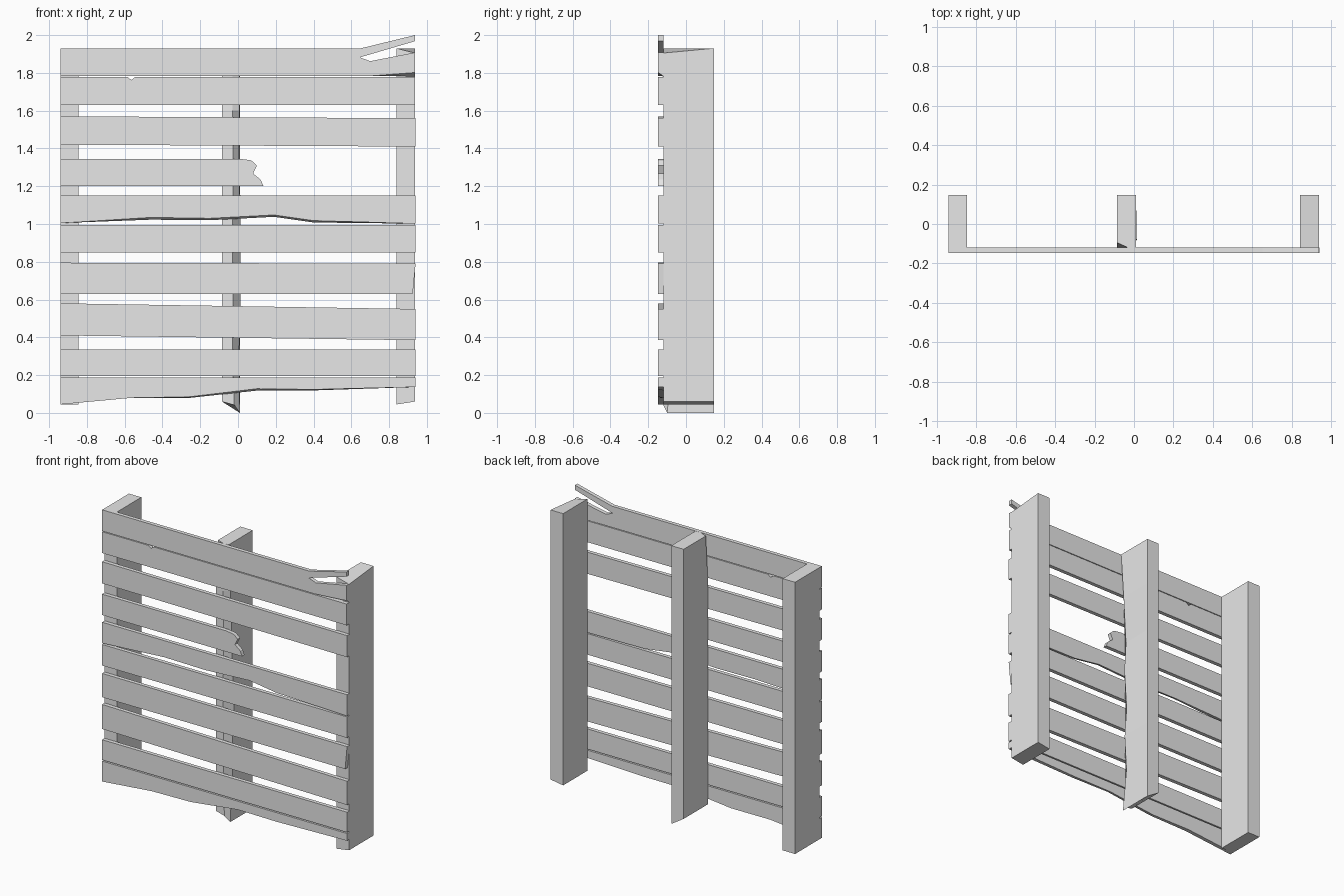
import bpy, bmesh

if "Cube" in bpy.data.objects:
    bpy.data.objects.remove(bpy.data.objects["Cube"])

# One flat grey for everything
grey = bpy.data.materials.new("weathered_grey")
grey.diffuse_color = (0.8, 0.8, 0.8, 1)
grey.use_nodes = True
grey.node_tree.nodes["Principled BSDF"].inputs["Base Color"].default_value = grey.diffuse_color

FRONT, BACK = -0.147, -0.12   # board faces
DEEP = 0.147                  # rear face of the posts


def loft(name, rings):
    """Skin a list of equal-length closed rings and cap both ends."""
    bm = bmesh.new()
    loops = [[bm.verts.new(p) for p in ring] for ring in rings]
    for a, b in zip(loops, loops[1:]):
        n = len(a)
        for i in range(n):
            j = (i + 1) % n
            bm.faces.new((a[i], a[j], b[j], b[i]))
    bm.faces.new(loops[0][::-1])
    bm.faces.new(loops[-1])
    bmesh.ops.recalc_face_normals(bm, faces=bm.faces[:])
    mesh = bpy.data.meshes.new(name)
    bm.to_mesh(mesh)
    bm.free()
    mesh.materials.append(grey)
    obj = bpy.data.objects.new(name, mesh)
    bpy.context.collection.objects.link(obj)
    return obj


def board(name, outline):
    """Board from an x-z outline; a third value shifts the rear edge in z."""
    front = [(p[0], FRONT, p[1]) for p in outline]
    back = [(p[0], BACK, p[1] + (p[2] if len(p) > 2 else 0)) for p in outline]
    return loft(name, [front, back])


def straight(z0, z1, z2=None, z3=None):
    """Outline: left bottom/top z, then right bottom/top z."""
    z2 = z0 if z2 is None else z2
    z3 = z1 if z3 is None else z3
    return [(-0.94, z0), (0.94, z2), (0.94, z3), (-0.94, z1)]


# Top board with a split, lifted splinter
board("top_board", [
    (-0.94, 1.783), (0.69, 1.783), (0.937, 1.802, -0.02), (0.937, 1.908),
    (0.70, 1.862), (0.645, 1.882), (0.937, 1.968), (0.937, 2.0),
    (0.65, 1.93), (-0.94, 1.93)])

# Second board with a small nick in its upper edge
board("nicked_board", [
    (-0.94, 1.63), (0.937, 1.63), (0.937, 1.778), (-0.545, 1.778),
    (-0.565, 1.762), (-0.585, 1.778), (-0.94, 1.778)])

# Board snapped off beside the centre post
board("snapped_board", [
    (-0.94, 1.20), (0.135, 1.20), (0.12, 1.235), (0.08, 1.267),
    (0.10, 1.31), (0.07, 1.337), (0.01, 1.345), (-0.94, 1.345)])

# Boards with torn lower edges
board("torn_middle_board", [
    (-0.94, 1.005), (-0.46, 1.035, -0.012), (-0.15, 1.03, -0.01),
    (0.19, 1.048, -0.01), (0.40, 1.018, -0.01), (0.94, 1.002),
    (0.94, 1.15), (-0.94, 1.15)])
board("torn_bottom_board", [
    (-0.94, 0.045), (-0.56, 0.08), (-0.26, 0.085, -0.006),
    (0.10, 0.128, -0.01), (0.40, 0.124, -0.005), (0.94, 0.137),
    (0.94, 0.187), (-0.94, 0.187)])

# Plain and slightly skewed boards
board("upper_board", straight(1.42, 1.57, 1.41, 1.56))
board("middle_board", straight(0.85, 0.996))
board("chipped_end_board", [
    (-0.94, 0.63), (0.925, 0.63), (0.94, 0.79), (-0.94, 0.795)])
board("tilted_board", straight(0.41, 0.58, 0.385, 0.55))
board("lower_board", straight(0.195, 0.335))


def section(x0, x1, z_left, z_right, front_right=None):
    """Rectangular post section with separate left and right heights."""
    fr = z_right if front_right is None else front_right
    return [(x0, BACK, z_left), (x1, BACK, fr),
            (x1, DEEP, z_right), (x0, DEEP, z_left)]


# Outer posts
loft("left_post", [section(-0.94, -0.845, 0.045, 0.045),
                   section(-0.94, -0.845, 1.93, 1.93)])
loft("right_post", [section(0.84, 0.937, 0.045, 0.06),
                    section(0.84, 0.937, 1.93, 1.93, 1.905)])

# Centre post with a ragged front right edge:
# (left z, right z, left front y, ridge x, right front y, right x)
levels = [
    (0.06, 0.0, -0.12, -0.02, -0.10, 0.01),
    (0.30, 0.30, -0.12, -0.03, -0.07, 0.005),
    (0.55, 0.55, -0.12, -0.025, -0.08, 0.012),
    (0.75, 0.75, -0.12, -0.03, -0.06, 0.012),
    (1.05, 1.05, -0.12, -0.03, -0.08, 0.014),
    (1.25, 1.25, -0.12, -0.025, -0.075, 0.005),
    (1.60, 1.60, -0.12, -0.03, -0.095, 0.008),
    (1.93, 1.93, -0.095, -0.03, -0.118, 0.01),
]
loft("centre_post", [
    [(-0.085, yl, zl), (xr, BACK, zl + (zr - zl) * 0.3), (xe, yr, zr),
     (0.01, DEEP, zr), (-0.085, DEEP, zl)]
    for zl, zr, yl, xr, yr, xe in levels])
